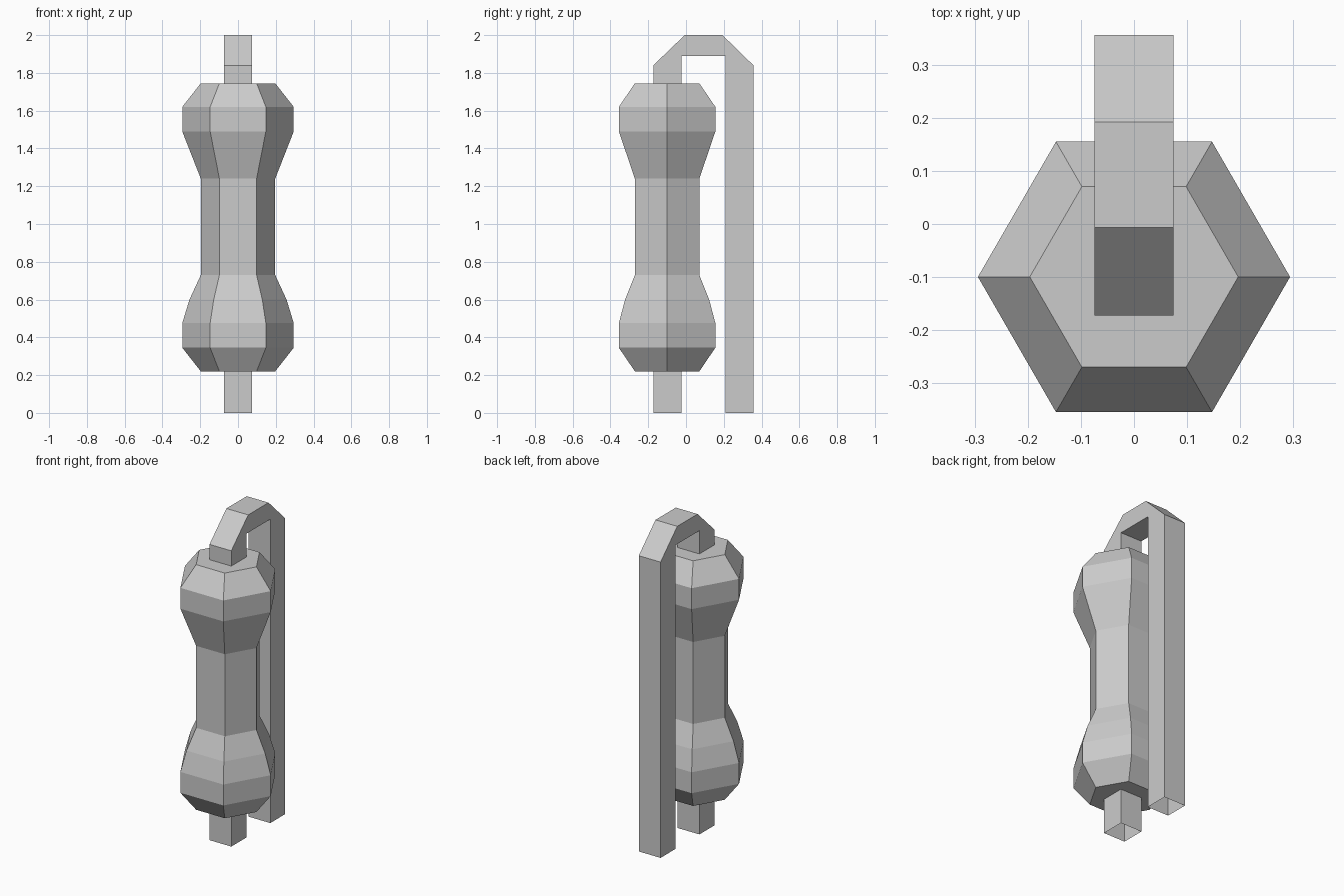
import bpy, bmesh, math

if "Cube" in bpy.data.objects:
    bpy.data.objects.remove(bpy.data.objects["Cube"])

AXIS_Y = -0.10   # body and front lead axis
HALF_W = 0.075   # half width of the square lead


def finish(bm, name):
    mesh = bpy.data.meshes.new(name)
    bm.to_mesh(mesh)
    bm.free()
    obj = bpy.data.objects.new(name, mesh)
    bpy.context.collection.objects.link(obj)
    return obj


def lathe(name, profile, sides):
    """Flat-faced turned solid from (radius, z) pairs, capped at both ends."""
    bm = bmesh.new()
    rings = [[bm.verts.new((r * math.cos(math.tau * i / sides),
                            AXIS_Y + r * math.sin(math.tau * i / sides), z))
              for i in range(sides)] for r, z in profile]
    for a, b in zip(rings, rings[1:]):
        for i in range(sides):
            j = (i + 1) % sides
            bm.faces.new((a[i], a[j], b[j], b[i]))
    bm.faces.new(rings[0][::-1])
    bm.faces.new(rings[-1])
    bmesh.ops.recalc_face_normals(bm, faces=bm.faces)
    return finish(bm, name)


def lead(name, outline):
    """Side outline of (y, z) points extruded across x, with open lower ends."""
    bm = bmesh.new()
    face = bm.faces.new([bm.verts.new((-HALF_W, y, z)) for y, z in outline])
    out = bmesh.ops.extrude_face_region(bm, geom=[face], use_keep_orig=True)
    verts = [v for v in out["geom"] if isinstance(v, bmesh.types.BMVert)]
    bmesh.ops.translate(bm, verts=verts, vec=(2 * HALF_W, 0, 0))
    bmesh.ops.recalc_face_normals(bm, faces=bm.faces)
    ends = [f for f in bm.faces if all(v.co.z < 0.001 for v in f.verts)]
    bmesh.ops.delete(bm, geom=ends, context='FACES')
    return finish(bm, name)


# Hexagonal body with a bulge at each end
lathe("body", [(0.197, 0.22), (0.295, 0.345), (0.295, 0.475), (0.257, 0.60),
               (0.197, 0.73), (0.197, 1.24), (0.295, 1.49), (0.295, 1.62),
               (0.197, 1.745)], 6)

# Short lead under the body
lead("lower_lead", [(-0.173, 0), (-0.025, 0), (-0.025, 0.225), (-0.173, 0.225)])

# Long lead bent over the top and down the back
lead("bent_lead", [(-0.173, 1.74), (-0.173, 1.84), (-0.007, 2.0), (0.193, 2.0),
                   (0.357, 1.84), (0.357, 0), (0.21, 0), (0.21, 1.89),
                   (-0.025, 1.89), (-0.025, 1.74)])
